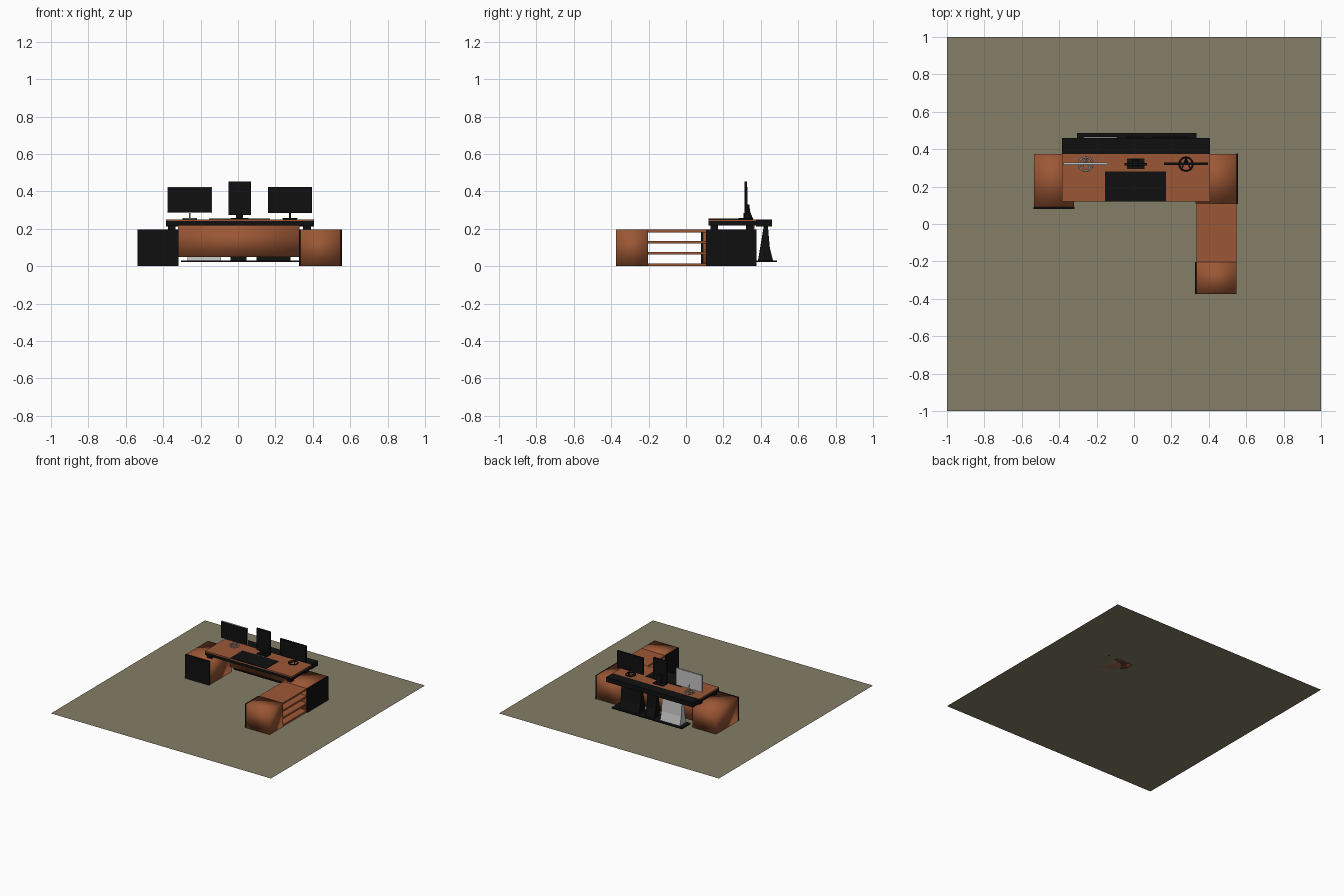
import bpy, bmesh, math
from mathutils import Vector

if "Cube" in bpy.data.objects:
    bpy.data.objects.remove(bpy.data.objects["Cube"])


def material(name, rgb):
    m = bpy.data.materials.new(name)
    m.diffuse_color = (*rgb, 1)
    m.use_nodes = True
    m.node_tree.nodes["Principled BSDF"].inputs["Base Color"].default_value = m.diffuse_color
    return m


WOOD = material("warm wood", (0.33, 0.095, 0.035))
BLACK = material("black", (0.005, 0.005, 0.005))
SILVER = material("silver", (0.55, 0.55, 0.55))
FLOOR = material("floor taupe", (0.235, 0.205, 0.135))


def finish(name, bm, mat, smooth=False):
    bmesh.ops.recalc_face_normals(bm, faces=bm.faces)
    me = bpy.data.meshes.new(name)
    bm.to_mesh(me)
    bm.free()
    me.materials.append(mat)
    for p in me.polygons:
        p.use_smooth = smooth
    ob = bpy.data.objects.new(name, me)
    bpy.context.collection.objects.link(ob)
    return ob


def box(name, x, y, z, mat, smooth=False):
    """Box from (min, max) pairs."""
    bm = bmesh.new()
    bmesh.ops.create_cube(bm, size=1)
    for v in bm.verts:
        v.co = [r[0] if c < 0 else r[1] for c, r in zip(v.co, (x, y, z))]
    return finish(name, bm, mat, smooth)


def prism(name, profile, x, mat):
    """Side profile of (y, z) points extruded along x."""
    bm = bmesh.new()
    f = bm.faces.new([bm.verts.new((x[0], a, b)) for a, b in profile])
    r = bmesh.ops.extrude_face_region(bm, geom=[f])
    verts = [v for v in r["geom"] if isinstance(v, bmesh.types.BMVert)]
    bmesh.ops.translate(bm, verts=verts, vec=(x[1] - x[0], 0, 0))
    return finish(name, bm, mat)


def rod(name, a, b, radius, mat):
    a, b = Vector(a), Vector(b)
    bm = bmesh.new()
    bmesh.ops.create_cone(bm, cap_ends=True, segments=12, radius1=radius,
                          radius2=radius, depth=(b - a).length)
    bm.transform((b - a).to_track_quat('Z', 'Y').to_matrix().to_4x4())
    bmesh.ops.translate(bm, verts=bm.verts, vec=(a + b) / 2)
    return finish(name, bm, mat)


# floor panel the furniture stands on
bm = bmesh.new()
bmesh.ops.create_grid(bm, x_segments=1, y_segments=1, size=1)
finish("floor_panel", bm, FLOOR)

# cabinets, softly shaded wood with one black door each
H = (0.0, 0.195)
box("left_cabinet", (-0.535, -0.32), (0.092, 0.375), H, WOOD, True)
box("left_cabinet_door", (-0.537, -0.317), (0.08, 0.092), H, BLACK)
box("right_cabinet", (0.33, 0.549), (0.11, 0.375), H, WOOD, True)
box("right_cabinet_door", (0.549, 0.557), (0.108, 0.377), H, BLACK)
box("end_cabinet", (0.335, 0.549), (-0.375, -0.203), H, WOOD, True)
box("end_cabinet_door", (0.326, 0.335), (-0.375, -0.203), H, BLACK)

# open shelf between the right and end cabinets
for i, z in enumerate((0.001, 0.062, 0.121, 0.181)):
    box(f"shelf_board_{i + 1}", (0.333, 0.549), (-0.203, 0.11),
        (z, z + 0.014), WOOD)

# desk: wooden top, black frame, rear cable channel and feet
DX = (-0.385, 0.405)
box("desk_top", DX, (0.12, 0.375), (0.241, 0.25), WOOD)
box("desk_frame", DX, (0.12, 0.375), (0.217, 0.241), BLACK)
box("rear_channel", DX, (0.375, 0.46), (0.212, 0.25), BLACK)
for i, x in enumerate((-0.375, 0.348)):
    for j, y in enumerate((0.13, 0.32)):
        box(f"desk_foot_{i * 2 + j + 1}", (x, x + 0.042), (y, y + 0.04),
            (0.195, 0.217), BLACK)
box("front_panel", (-0.32, 0.33), (0.35, 0.365), (0.05, 0.217), WOOD, True)
box("desk_pad", (-0.155, 0.17), (0.12, 0.28), (0.25, 0.254), BLACK)

# rear tray with computer cases, narrower at the top
box("rear_tray", (-0.305, 0.335), (0.375, 0.487), (0.022, 0.031), BLACK)
CASE = [(0.385, 0.031), (0.465, 0.031), (0.448, 0.1), (0.438, 0.212),
        (0.415, 0.212)]
for name, x, mat in (("left_case", (-0.27, -0.09), SILVER),
                     ("middle_case", (-0.04, 0.045), BLACK),
                     ("right_case", (0.1, 0.28), BLACK)):
    prism(name, CASE, x, mat)


# side monitors on ring stands
def ring(name, x, y, z, major, minor, mat):
    bpy.ops.mesh.primitive_torus_add(location=(x, y, z), major_radius=major,
                                     minor_radius=minor, major_segments=32,
                                     minor_segments=8)
    ob = bpy.context.object
    ob.name = name
    ob.data.materials.append(mat)
    bpy.ops.object.shade_smooth()


for side, x, mat in (("left", -0.258, SILVER), ("right", 0.278, BLACK)):
    box(f"{side}_monitor_shell", (x - 0.118, x + 0.118), (0.319, 0.33),
        (0.284, 0.422), mat)
    box(f"{side}_monitor_screen", (x - 0.116, x + 0.116), (0.315, 0.319),
        (0.289, 0.421), BLACK)
    ring(f"{side}_stand_ring", x, 0.32, 0.254, 0.036, 0.004, mat)
    rod(f"{side}_stand_neck", (x, 0.352, 0.254), (x, 0.328, 0.32), 0.005, mat)
    for s in (-1, 1):
        rod(f"{side}_stand_spoke_{'left' if s < 0 else 'right'}",
            (x, 0.35, 0.256), (x + s * 0.024, 0.294, 0.254), 0.003, mat)

# upright middle monitor with a wedge stand
box("middle_monitor", (-0.052, 0.07), (0.313, 0.327), (0.273, 0.452), BLACK)
box("middle_stand_base", (-0.037, 0.055), (0.295, 0.35), (0.25, 0.257), BLACK)
prism("middle_stand_neck", [(0.31, 0.257), (0.348, 0.257), (0.338, 0.33),
                            (0.327, 0.33)], (-0.01, 0.028), BLACK)
rod("middle_stand_post", (0.009, 0.32, 0.25), (0.009, 0.32, 0.285), 0.012, BLACK)
